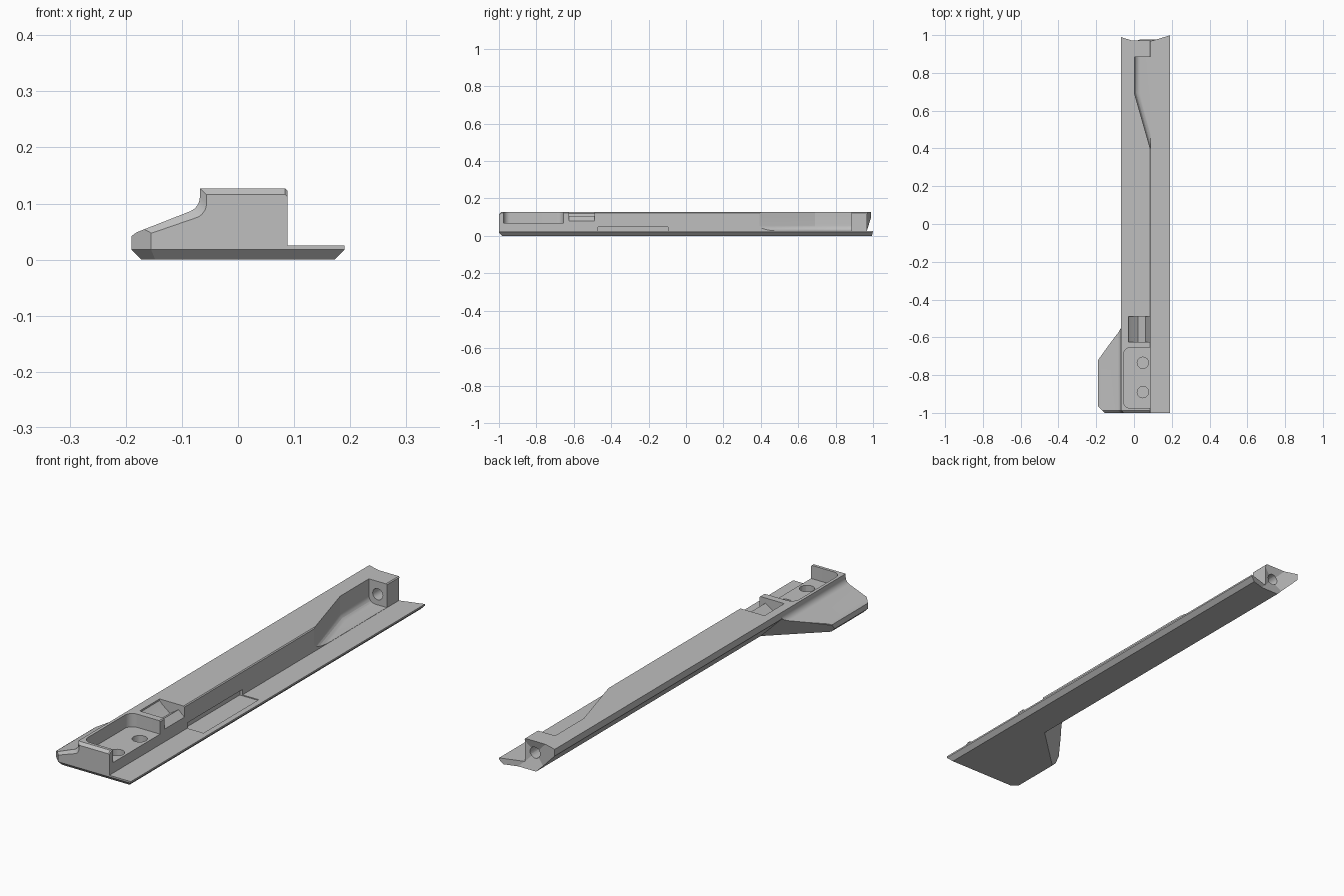
import bpy, bmesh, math
from mathutils import Vector

cube = bpy.data.objects.get("Cube")
if cube:
    bpy.data.objects.remove(cube)

grey = bpy.data.materials.new("plain grey")
grey.use_nodes = True
grey.diffuse_color = (0.52, 0.52, 0.52, 1)
grey.node_tree.nodes["Principled BSDF"].inputs["Base Color"].default_value = grey.diffuse_color


def loft(name, rings, fillet_edges=(), fillet=0.0):
    """Closed solid through equal-length rings; optionally rounds first-ring edges."""
    bm = bmesh.new()
    rows = [[bm.verts.new(p) for p in ring] for ring in rings]
    n = len(rows[0])
    for a, b in zip(rows, rows[1:]):
        for i in range(n):
            j = (i + 1) % n
            bm.faces.new((a[i], a[j], b[j], b[i]))
    bm.faces.new(rows[0])
    bm.faces.new(rows[-1])
    if fillet_edges:
        edges = [bm.edges.get((rows[0][i], rows[0][(i + 1) % n])) for i in fillet_edges]
        bmesh.ops.bevel(bm, geom=edges, offset=fillet, segments=6, profile=0.5, affect='EDGES')
    bmesh.ops.recalc_face_normals(bm, faces=bm.faces)
    mesh = bpy.data.meshes.new(name)
    bm.to_mesh(mesh)
    bm.free()
    mesh.materials.append(grey)
    ob = bpy.data.objects.new(name, mesh)
    bpy.context.collection.objects.link(ob)
    return ob


def plan(pts, z):
    return [(x, y, z) for x, y in pts]


def section(pts, y):
    return [(x, y, z) for x, z in pts]


def inset(pts, d):
    """Mitred inward offset of a counter-clockwise outline."""
    out = []
    for i, p in enumerate(pts):
        p = Vector(p)
        a = (p - Vector(pts[i - 1])).normalized()
        b = (Vector(pts[(i + 1) % len(pts)]) - p).normalized()
        na, nb = Vector((-a.y, a.x)), Vector((-b.y, b.x))
        out.append(tuple(p + (na + nb) * d / (1 + na.dot(nb))))
    return out


def arc(cx, cy, r, start, end, steps=8):
    return [(cx + r * math.cos(math.radians(start + (end - start) * i / steps)),
             cy + r * math.sin(math.radians(start + (end - start) * i / steps)))
            for i in range(steps + 1)]


def circle(cx, cy, r):
    return arc(cx, cy, r, 0, 345, 23)


def square(cx, cy, h):
    return [(cx - h, cy - h), (cx + h, cy - h), (cx + h, cy + h), (cx - h, cy + h)]


def corner(c):
    """Triangle below the diagonal x + z = c."""
    return [(c + 0.1, -0.1), (-0.4, c + 0.4), (-0.4, -0.1)]


def combine(ob, tool, operation='DIFFERENCE'):
    mod = ob.modifiers.new("cut", 'BOOLEAN')
    mod.object, mod.operation, mod.solver = tool, operation, 'EXACT'
    deps = bpy.context.evaluated_depsgraph_get()
    mesh = bpy.data.meshes.new_from_object(ob.evaluated_get(deps))
    ob.modifiers.clear()
    ob.data = mesh
    bpy.data.objects.remove(tool)


# Plan outline with the side wing and a chamfered underside
outline = [(-0.19, -0.965), (-0.155, -1), (0.19, -1), (0.19, 1.1),
           (-0.068, 1.1), (-0.068, -0.55), (-0.19, -0.72)]
rail = loft("rail_body", [plan(inset(outline, 0.018), 0), plan(outline, 0.018),
                          plan(outline, 0.2)])

# Cross-section: sloped wing, fillet, raised bar and thin flange
upper = [(-0.21, 0.025), (-0.19, 0.042), (-0.18, 0.049)]
upper += arc(-0.096, 0.112, 0.028, -67, 0)
upper += [(-0.068, 0.127), (0.084, 0.127), (0.088, 0.123)]
flange = [(0.088, 0.025), (0.25, 0.025), (0.25, -0.05), (-0.21, -0.05)]
low = [(x + (0.013 if -0.1 < x < -0.06 else 0), z - 0.012) for x, z in upper[:-1]]
low += [(0.088, 0.111)]
shape = loft("section_tool", [section(low + flange, -1.001),
                             section(upper + flange, -0.988), section(upper + flange, 1.0)])
combine(rail, shape, 'INTERSECT')

# Diagonal undercut along the bar's left side, running out across the wing's rear
combine(rail, loft("undercut_tool", [section(corner(-0.394), -0.95),
                                     section(corner(0.03), -0.55),
                                     section(corner(0.03), 1.1)]))

# Open tray near the front with rounded inner corners and two screw holes
tray = arc(-0.02, -0.69, 0.035, 90, 180) + arc(-0.02, -0.94, 0.035, 180, 270)
tray += [(0.15, -0.975), (0.15, -0.655)]
combine(rail, loft("tray_tool", [plan(tray, 0.07), plan(tray, 0.2)]))
for y in (-0.89, -0.735):
    ring = circle(0.047, y, 0.03)
    combine(rail, loft("hole_tool", [plan(ring, 0.025), plan(ring, 0.1)]))

# Small notch with sloped floor and a chamfered lip at its open side
notch = [(-0.03, 0.2), (-0.03, 0.12), (-0.015, 0.105), (0.02, 0.078),
         (0.06, 0.105), (0.088, 0.08), (0.15, 0.08), (0.15, 0.2)]
combine(rail, loft("notch_tool", [section(notch, -0.625), section(notch, -0.49)]))

# Shallow slot running under the bar and across the flange
slot = [(0.075, 0.021), (0.165, 0.021), (0.165, 0.048), (0.075, 0.048)]
combine(rail, loft("slot_tool", [section(slot, -0.47), section(slot, -0.095)]))

# Tapered side recess with a filleted floor
recess = [(0.003, 0.885), (0.003, 0.69), (0.12, 0.28), (0.12, 0.885)]
combine(rail, loft("recess_tool", [plan(recess, 0.026), plan(recess, 0.2)], (0, 1), 0.03))

# Pyramid-shaped hollow in the back end and the bolt hole through its wall
combine(rail, loft("hollow_tool", [section(square(0.045, 0.07, 0.002), 0.955),
                                   section(square(0.045, 0.07, 0.502), 1.108)]))
bolt = circle(0.045, 0.072, 0.024)
combine(rail, loft("bolt_tool", [section(bolt, 0.86), section(bolt, 1.1)]))

# Shading
for ob in bpy.context.selected_objects:
    ob.select_set(False)
bpy.context.view_layer.objects.active = rail
rail.select_set(True)
bpy.ops.object.shade_smooth_by_angle(angle=math.radians(15))
